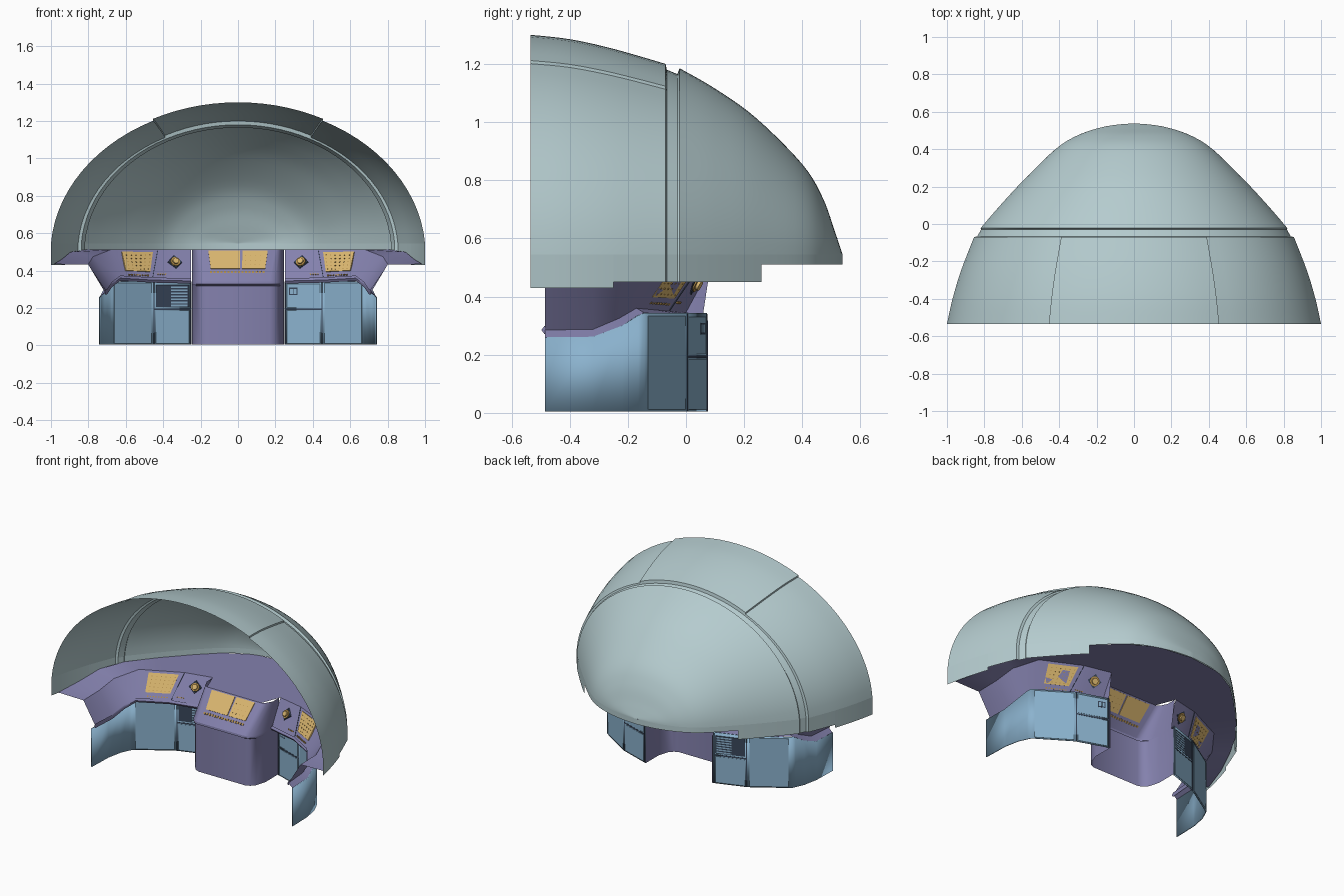
import bpy, bmesh, math
from mathutils import Vector as V

cube = bpy.data.objects.get("Cube")
if cube:
    bpy.data.objects.remove(cube)


def material(name, rgb):
    m = bpy.data.materials.new(name)
    m.use_nodes = True
    m.diffuse_color = (*rgb, 1)
    m.node_tree.nodes["Principled BSDF"].inputs["Base Color"].default_value = (*rgb, 1)
    return m


SHELL = material("pale grey green", (0.46, 0.6, 0.62))
PURPLE = material("muted violet", (0.23, 0.22, 0.42))
BLUE = material("cabinet blue", (0.26, 0.45, 0.62))
DARK = material("dark slate", (0.04, 0.06, 0.1))
GOLD = material("instrument gold", (0.7, 0.47, 0.16))
BRASS = material("key brass", (0.45, 0.27, 0.07))


def finish(name, bm, mat, mirror=False, smooth=30, thick=0):
    bmesh.ops.remove_doubles(bm, verts=bm.verts, dist=0.0004)
    bmesh.ops.recalc_face_normals(bm, faces=bm.faces)
    me = bpy.data.meshes.new(name)
    bm.to_mesh(me)
    bm.free()
    me.materials.append(mat)
    ob = bpy.data.objects.new(name, me)
    bpy.context.collection.objects.link(ob)
    bpy.ops.object.select_all(action="DESELECT")
    ob.select_set(True)
    bpy.context.view_layer.objects.active = ob
    bpy.ops.object.shade_smooth_by_angle(angle=math.radians(smooth))
    if thick:
        mod = ob.modifiers.new("thickness", "SOLIDIFY")
        mod.thickness, mod.offset = thick, 0
    if mirror:
        mod = ob.modifiers.new("mirror", "MIRROR")
        mod.merge_threshold = 0.001
    return ob


def loft(bm, rows):
    grid = [[bm.verts.new(p) for p in r] for r in rows]
    for a, b in zip(grid, grid[1:]):
        for i in range(len(a) - 1):
            bm.faces.new((a[i], a[i + 1], b[i + 1], b[i]))


def spline(points, steps):
    out = []
    for i in range(len(points) - 1):
        a, b, c, d = (V(points[max(0, min(len(points) - 1, i + k))]) for k in (-1, 0, 1, 2))
        for s in range(steps):
            t = s / steps
            out.append(b + 0.5 * t * (c - a + t * (2 * a - 5 * b + 4 * c - d + t * (3 * (b - c) + d - a))))
    return out + [V(points[-1])]


# Canopy stations: (y, half width, crown height)
BASE = 0.545
front = spline([(-0.535, 1, 1.3), (-0.4, 0.97, 1.285), (-0.25, 0.925, 1.252), (-0.07, 0.855, 1.2)], 5)
groove = [V((-0.066, 0.838, 1.18)), V((-0.03, 0.818, 1.165))]
rear = spline([(-0.022, 0.82, 1.185), (0.1, 0.715, 1.115), (0.24, 0.585, 1.015), (0.4, 0.42, 0.855),
               (0.47, 0.31, 0.74), (0.51, 0.2, 0.63), (0.53, 0.1, 0.57), (0.538, 0, BASE)], 5)
stations = front + groove + rear


def width(y):
    for a, b in zip(stations, stations[1:]):
        if a.x <= y <= b.x:
            return a.y + (b.y - a.y) * (y - a.x) / (b.x - a.x)
    return 0


SEAM, START = math.radians(63), math.radians(4)


def arch(st, raised):
    y, w, top = st
    angles = [START + (SEAM - START) * i / 14 for i in range(15)]
    crown = [SEAM + (math.pi / 2 - SEAM) * i / 7 for i in range(8)]
    row = []
    for part, lift in ((angles, 0), (crown, 0.012 if raised else 0)):
        for t in part:
            h = (top - BASE) - (0.012 if raised else 0) + lift
            z = h * (math.sin(t) - math.sin(START)) / (1 - math.sin(START))
            row.append((w * math.cos(t) / math.cos(START) if t < 1.57 else 0, y, BASE + z))
    return row


bm = bmesh.new()
loft(bm, [arch(s, s in front) for s in stations])
finish("canopy_shell", bm, SHELL, True, 32)

# Stepped skirt under the canopy
bm = bmesh.new()
for lo, hi, z in ((-0.535, -0.25, 0.43), (-0.25, 0.26, 0.45), (0.26, 0.538, 0.51)):
    ys = [lo] + [s.x for s in stations if lo < s.x < hi] + [hi]
    loft(bm, [[(width(y), y, BASE), (width(y), y, z)] for y in ys])
finish("canopy_skirt", bm, SHELL, True)

# Wraparound instrument console: foot, panel bottom, panel top, canopy edge


def rim(y, z):
    return V((max(width(y) - 0.004, 0), y, z))


def station(foot, bottom, top, y, z=0.512):
    return [V(foot), V(bottom), V(top), rim(y, z)]


def mid(a, b, y):
    return [(p + q) / 2 for p, q in zip(a[:3], b[:3])] + [rim(y, 0.512)]


A = station((0.25, 0.07, 0.338), (0.25, 0, 0.345), (0.25, 0.09, 0.512), 0.49)
B = station((0.455, 0, 0.338), (0.46, -0.06, 0.35), (0.43, 0.05, 0.512), 0.3)
C = station((0.68, -0.145, 0.345), (0.63, -0.17, 0.36), (0.68, -0.07, 0.512), -0.03)
arms = [station((0.715, -0.22, 0.3), (0.675, -0.23, 0.325), (0.775, -0.2, 0.475), -0.18, 0.5),
        station((0.735, -0.32, 0.262), (0.7, -0.32, 0.287), (0.8, -0.32, 0.435), -0.32, 0.46),
        station((0.74, -0.485, 0.26), (0.712, -0.485, 0.285), (0.8, -0.485, 0.432), -0.485, 0.435)]
console = [A, mid(A, B, 0.41), B, mid(B, C, 0.14), C] + arms
bm = bmesh.new()
loft(bm, console)
finish("instrument_console", bm, PURPLE, True, 25)

# Rolled lip along the lower console edge
bm = bmesh.new()
loft(bm, [[s[1] + V((0, -0.002, -0.014)), s[1] + V((0, -0.012, 0)), s[1] + V((0, -0.002, 0.014))]
          for s in console])
finish("console_lip", bm, PURPLE, True, 50)

# Deck behind the pedestal
bm = bmesh.new()
loft(bm, [[(0, -0.04, 0.512), (0, 0.534, 0.512)], [(0.2, -0.04, 0.512), (0.2, 0.508, 0.512)],
          [A[2], A[3]]])
finish("centre_deck", bm, PURPLE, True)

# Centre pedestal with rounded corners and sloping display
low = [(0, -0.17), (0.17, -0.17), (0.2, -0.158), (0.225, -0.13), (0.245, -0.06), (0.245, 0.075)]
high = [(0, -0.04), (0.2, -0.04), (0.215, -0.032), (0.228, -0.015), (0.245, 0.02), (0.245, 0.085)]
bm = bmesh.new()
loft(bm, [[(x, y, 0.005) for x, y in low], [(x, y, 0.318) for x, y in low],
          [(x, y - 0.018, 0.328) for x, y in low], [(x, y - 0.016, 0.342) for x, y in low],
          [(x, y, 0.512) for x, y in high]])
finish("centre_pedestal", bm, PURPLE, True, 28)

# Blue cabinets
foot = [V((0.74, -0.485, 0.26)), V((0.735, -0.32, 0.262)), V((0.715, -0.22, 0.3)),
        V((0.69, -0.165, 0.335)), V((0.68, -0.145, 0.343)), V((0.66, -0.13, 0.343)),
        V((0.455, 0, 0.343)), V((0.25, 0.07, 0.343))]
bm = bmesh.new()
loft(bm, [[(p.x, p.y, 0.005), p] for p in foot])
finish("cabinet_wall", bm, BLUE, True, 20, 0.006)


# Thin plates laid out on a four-cornered panel
def plates(name, quad, rects, depth, mat, mirror=False, side=1):
    bl, br, tl, tr = (V((p[0] * side, p[1], p[2])) for p in quad)
    n = (br - bl).cross(tl - bl).normalized() * depth
    bm = bmesh.new()
    for u0, u1, v0, v1 in rects:
        ring = [bl.lerp(br, u).lerp(tl.lerp(tr, u), v) for u, v in ((u0, v0), (u1, v0), (u1, v1), (u0, v1))]
        a = [bm.verts.new(p + n) for p in ring]
        b = [bm.verts.new(p - n) for p in ring]
        bm.faces.new(a)
        bm.faces.new(b[::-1])
        for i in range(4):
            bm.faces.new((a[i - 1], a[i], b[i], b[i - 1]))
    return finish(name, bm, mat, mirror)


def cells(cols, rows, u0, u1, v0, v1, fill=0.5):
    du, dv = (u1 - u0) / cols, (v1 - v0) / rows
    return [(u0 + i * du, u0 + (i + fill) * du, v0 + j * dv, v0 + (j + fill) * dv)
            for i in range(cols) for j in range(rows)]


def upright(a, b, z0=0.005, z1=0.34):
    return [(a[0], a[1], z0), (b[0], b[1], z0), (a[0], a[1], z1), (b[0], b[1], z1)]


# Cabinet doors, drawers and louvres
inner = upright((0.25, 0.07), (0.455, 0))
outer = upright((0.455, 0), (0.67, -0.137))
plates("cabinet_gaps", inner, [(0.01, 0.04, 0, 1), (0.96, 0.99, 0, 1), (0.04, 0.96, 0.55, 0.575)], 0.0042, DARK, True)
plates("lower_door", inner, [(0.07, 0.93, 0.02, 0.54)], 0.0048, BLUE, True)
plates("corner_door", outer, [(0.04, 0.97, 0.02, 0.98)], 0.0045, BLUE, True)
plates("drawer_front", inner, [(0.07, 0.93, 0.59, 0.97)], 0.0045, BLUE)
plates("drawer_handle", inner, [(0.12, 0.34, 0.79, 0.91)], 0.0049, DARK)
plates("handle_insert", inner, [(0.15, 0.22, 0.81, 0.89), (0.24, 0.31, 0.81, 0.89)], 0.0054, BLUE)
plates("louvre_recess", inner, [(0.07, 0.93, 0.6, 0.95)], 0.0045, DARK, side=-1)
plates("louvre_slats", inner, cells(1, 7, 0.1, 0.9, 0.61, 0.95, 0.55), 0.0049, BLUE, side=-1)

# Gold displays and key rows
slope = [(-0.17, -0.186, 0.342), (0.17, -0.186, 0.342), (-0.2, -0.04, 0.512), (0.2, -0.04, 0.512)]
plates("pedestal_displays", slope, [(0.1, 0.53, 0.4, 0.96), (0.56, 0.9, 0.4, 0.96)], 0.004, GOLD)
plates("pedestal_keys", slope, cells(16, 1, 0.08, 0.92, 0.26, 0.36, 0.6), 0.004, BRASS)
plates("display_marks", slope, cells(4, 3, 0.6, 0.88, 0.5, 0.92, 0.15), 0.0046, BRASS)
corner = [B[1], C[1], B[2], C[2]]
plates("corner_display", corner, [(0.1, 0.78, 0.27, 0.92)], 0.004, GOLD, True)
plates("corner_marks", corner, cells(6, 5, 0.14, 0.78, 0.33, 0.92, 0.22), 0.0046, BRASS, True)
plates("corner_keys", corner, cells(8, 1, 0.12, 0.75, 0.12, 0.2), 0.004, BRASS, True)
gauge = [A[1], B[1], A[2], B[2]]
plates("gauge_keys", gauge, cells(4, 1, 0.66, 0.92, 0.17, 0.25), 0.004, BRASS, True)
plates("panel_seam", gauge, [(0.985, 1, 0.02, 0.98)], 0.003, DARK, True)

# Round gauge with diamond bezel and knob
n = (B[1] - A[1]).cross(A[2] - A[1]).normalized()
centre = A[1].lerp(B[1], 0.45).lerp(A[2].lerp(B[2], 0.45), 0.6)
turn = n.to_track_quat("Z", "Y").to_matrix().to_4x4()
for name, sides, radius, depth, mat in (("gauge_bezel", 4, 0.044, 0.01, DARK), ("gauge_ring", 20, 0.03, 0.02, BRASS),
                                        ("gauge_knob", 16, 0.019, 0.04, GOLD)):
    bm = bmesh.new()
    bmesh.ops.create_cone(bm, cap_ends=True, segments=sides, radius1=radius, radius2=radius * 0.85, depth=depth)
    bm.transform(turn)
    bmesh.ops.translate(bm, verts=bm.verts, vec=centre)
    finish(name, bm, mat, True)
